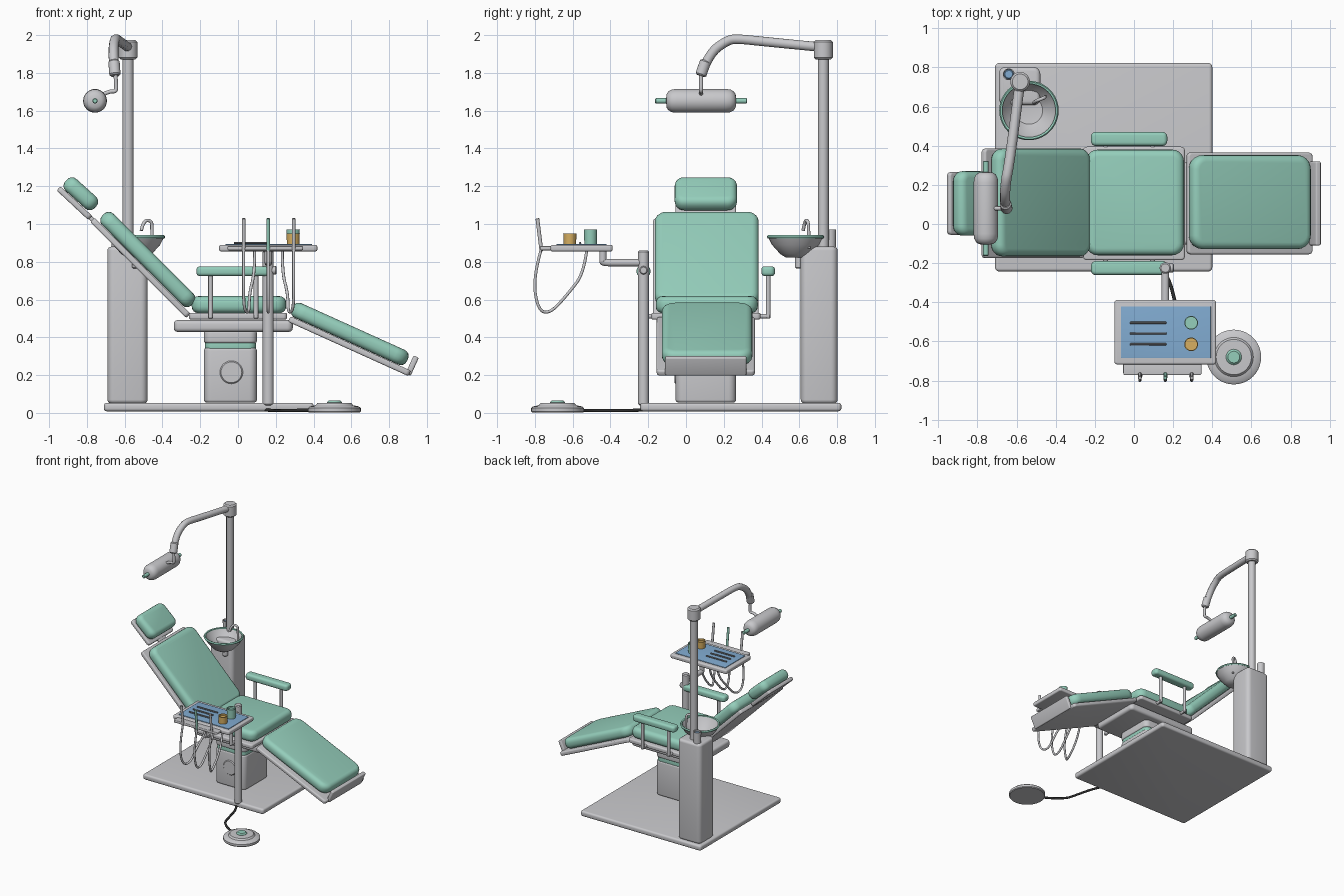
import bpy, bmesh
from math import radians, pi
from mathutils import Vector

old = bpy.data.objects.get("Cube")
if old:
    bpy.data.objects.remove(old)


def material(name, rgb):
    m = bpy.data.materials.new(name)
    m.use_nodes = True
    m.diffuse_color = (*rgb, 1)
    bsdf = next(n for n in m.node_tree.nodes if n.type == 'BSDF_PRINCIPLED')
    bsdf.inputs["Base Color"].default_value = (*rgb, 1)
    return m


GREY = material("light grey", (0.58, 0.58, 0.60))
GREEN = material("mint green", (0.30, 0.62, 0.50))
BLUE = material("soft blue", (0.22, 0.41, 0.64))
GOLD = material("ochre", (0.68, 0.43, 0.12))
STEEL = material("dark steel", (0.20, 0.21, 0.23))
BLACK = material("cable black", (0.03, 0.03, 0.03))
made = []


def finish(name, bm, loc, rot, mat):
    bmesh.ops.recalc_face_normals(bm, faces=bm.faces)
    me = bpy.data.meshes.new(name)
    bm.to_mesh(me)
    bm.free()
    me.materials.append(mat)
    ob = bpy.data.objects.new(name, me)
    ob.location = loc
    ob.rotation_euler = rot
    bpy.context.collection.objects.link(ob)
    made.append(ob)
    return ob


def slab(name, size, loc, mat, corner=0.02, rim=0.01, tilt=0):
    """Block with rounded plan corners, rounded rims and a tilt about y."""
    bm = bmesh.new()
    bmesh.ops.create_cube(bm, size=1)
    bmesh.ops.scale(bm, vec=size, verts=bm.verts)
    upright = [e for e in bm.edges if abs(e.verts[0].co.z - e.verts[1].co.z) > size[2] / 2]
    bmesh.ops.bevel(bm, geom=upright, offset=corner, segments=5, profile=0.5, affect='EDGES')
    bm.normal_update()
    rims = [e for e in bm.edges if sum(abs(f.normal.z) > 0.9 for f in e.link_faces) == 1]
    bmesh.ops.bevel(bm, geom=rims, offset=rim, segments=4, profile=0.5, affect='EDGES')
    return finish(name, bm, loc, (0, radians(tilt), 0), mat)


def lathe(name, profile, loc, mat, rot=(0, 0, 0), steps=32):
    """Turn a (radius, height) profile around z."""
    bm = bmesh.new()
    vs = [bm.verts.new((r, 0, z)) for r, z in profile]
    es = [bm.edges.new(p) for p in zip(vs, vs[1:])]
    bmesh.ops.spin(bm, geom=vs + es, cent=(0, 0, 0), axis=(0, 0, 1), angle=2 * pi, steps=steps)
    bmesh.ops.remove_doubles(bm, verts=bm.verts, dist=0.0001)
    return finish(name, bm, loc, rot, mat)


def rod(name, a, b, r, mat, steps=20):
    """Solid cylinder with softened ends between two points."""
    a, d = Vector(a), Vector(b) - Vector(a)
    n, c = d.length, min(r * 0.25, 0.01)
    rot = d.to_track_quat('Z', 'Y').to_euler()
    return lathe(name, [(0, 0), (r - c, 0), (r, c), (r, n - c), (r - c, n), (0, n)], a, mat, rot, steps)


def tube(name, pts, r, mat):
    """Round tube following a smooth path."""
    cu = bpy.data.curves.new(name, 'CURVE')
    cu.dimensions = '3D'
    cu.bevel_depth = r
    cu.bevel_resolution = 3
    cu.use_fill_caps = True
    sp = cu.splines.new('NURBS')
    sp.points.add(len(pts) - 1)
    for p, co in zip(sp.points, pts):
        p.co = (*co, 1)
    sp.order_u = 3
    sp.use_endpoint_u = True
    sp.resolution_u = 8
    cu.materials.append(mat)
    ob = bpy.data.objects.new(name, cu)
    bpy.context.collection.objects.link(ob)
    return ob


MID = 0.105  # centre line of the chair

# Floor plate and pedestal
slab("floor_plate", (1.11, 1.065, 0.045), (-0.155, 0.29, 0.031), GREY, 0.02, 0.015)
slab("pedestal", (0.28, 0.32, 0.29), (-0.04, MID, 0.2), GREY, 0.04, 0.015)
slab("pedestal_band", (0.27, 0.31, 0.04), (-0.04, MID, 0.355), GREEN, 0.04, 0.008)
slab("pedestal_neck", (0.28, 0.32, 0.065), (-0.04, MID, 0.402), GREY, 0.04, 0.012)
rod("pedestal_disc", (-0.035, MID - 0.15, 0.215), (-0.035, MID - 0.166, 0.215), 0.065, GREY, 32)

# Seat
slab("seat_carrier", (0.63, 0.42, 0.062), (-0.025, MID, 0.46), GREY, 0.03, 0.02)
slab("seat_frame", (0.52, 0.58, 0.035), (0, MID, 0.512), GREY, 0.02, 0.01)
slab("seat_cushion", (0.5, 0.54, 0.09), (0.005, MID + 0.005, 0.573), GREEN, 0.06, 0.035)

# Backrest and headrest
slab("back_frame", (0.72, 0.56, 0.033), (-0.517, MID, 0.768), GREY, 0.02, 0.01, 45)
slab("back_cushion", (0.67, 0.55, 0.085), (-0.477, MID + 0.005, 0.812), GREEN, 0.06, 0.035, 45)
slab("headrest_bar", (0.2, 0.09, 0.022), (-0.8, MID, 1.05), GREY, 0.01, 0.006, 43)
slab("headrest_plate", (0.23, 0.32, 0.03), (-0.866, MID, 1.11), GREY, 0.02, 0.01, 43)
slab("headrest_cushion", (0.21, 0.33, 0.085), (-0.832, MID, 1.16), GREEN, 0.05, 0.035, 42)

# Leg rest
slab("leg_frame", (0.7, 0.52, 0.032), (0.59, MID, 0.353), GREY, 0.02, 0.01, 24.3)
slab("leg_cushion", (0.67, 0.48, 0.085), (0.592, MID + 0.007, 0.418), GREEN, 0.07, 0.035, 24.3)
slab("foot_lip", (0.03, 0.43, 0.105), (0.922, MID, 0.25), GREY, 0.01, 0.008, 24.3)

# Armrests on both sides
for side, s in (("left", 1), ("right", -1)):
    y = MID + s * 0.33
    slab(side + "_arm_pad", (0.39, 0.072, 0.052), (-0.025, y, 0.75), GREEN, 0.025, 0.018)
    for i, x in enumerate((-0.145, 0.095)):
        rod(f"{side}_arm_post_{i}", (x, y, 0.5), (x, y, 0.73), 0.0125, GREY)
        rod(f"{side}_arm_bracket_{i}", (x, y + s * 0.01, 0.512), (x, MID + s * 0.27, 0.512), 0.0125, GREY)

# Tray column, arm and tray
CX, CY = 0.16, -0.225
rod("tray_column", (CX, CY, 0.04), (CX, CY, 0.86), 0.029, GREY, 24)
rod("column_knob", (CX, CY, 0.755), (CX + 0.045, CY, 0.755), 0.022, GREY)
tube("tray_arm", [(CX, CY, 0.795), (CX, -0.35, 0.795), (CX, -0.44, 0.795),
                  (CX, -0.44, 0.81), (CX, -0.44, 0.87)], 0.02, GREY)
slab("tray", (0.52, 0.33, 0.034), (0.16, -0.553, 0.872), GREY, 0.015, 0.01)
slab("tray_mat", (0.46, 0.265, 0.006), (0.163, -0.553, 0.891), BLUE, 0.004, 0.002)
for i in range(3):
    y = -0.505 - 0.055 * i
    rod(f"hand_tool_{i}", (-0.02, y, 0.899), (0.165, y, 0.899), 0.006, STEEL, 10)


def cup(name, loc, r, h, mat, wall=0.005):
    lathe(name, [(0, 0), (r * 0.95, 0), (r, h), (r - wall, h), (r - wall, h - 0.015), (0, h - 0.015)], loc, mat)


cup("green_cup", (0.292, -0.505, 0.893), 0.035, 0.078, GREEN)
cup("gold_cup", (0.292, -0.615, 0.893), 0.035, 0.058, GOLD)

# Instrument holder with hanging hoses
slab("instrument_holder", (0.4, 0.065, 0.022), (0.145, -0.74, 0.872), GREY, 0.01, 0.006)
for i, x in enumerate((0.03, 0.16, 0.295)):
    rod(f"instrument_{i}", (x, -0.765, 0.855), (x, -0.787, 1.03), 0.01, GREEN if i == 1 else GREY, 14)
    end = 0.16 + (x - 0.16) * 0.55
    m = (x + end) / 2
    tube(f"hose_{i}", [(x, -0.765, 0.87), (x, -0.81, 0.72), (x, -0.785, 0.545), (m, -0.72, 0.525),
                       (m, -0.625, 0.63), (end, -0.54, 0.74), (end, -0.525, 0.865)], 0.008, GREY)

# Foot pedal and cable
lathe("foot_pedal", [(0, 0.002), (0.135, 0.002), (0.14, 0.008), (0.14, 0.025), (0.13, 0.034),
                     (0.1, 0.04), (0.09, 0.052), (0, 0.055)], (0.51, -0.68, 0), GREY, steps=40)
rod("pedal_button", (0.51, -0.68, 0.045), (0.51, -0.68, 0.066), 0.04, GREEN)
tube("pedal_cable", [(0.14, -0.22, 0.017), (0.18, -0.28, 0.012), (0.21, -0.4, 0.012),
                     (0.25, -0.56, 0.012), (0.4, -0.64, 0.015)], 0.009, BLACK)

# Water cabinet with a cup
slab("cabinet", (0.212, 0.195, 0.83), (-0.585, 0.705, 0.465), GREY, 0.035, 0.02)
cup("rinse_cup", (-0.64, 0.765, 0.878), 0.03, 0.092, GREY)
rod("rinse_water", (-0.64, 0.765, 0.95), (-0.64, 0.765, 0.96), 0.0255, BLUE)

# Basin, drain and tap
BASIN = (-0.537, 0.58, 0)
lathe("basin", [(0, 0.822), (0.05, 0.822), (0.08, 0.84), (0.125, 0.89), (0.147, 0.933),
                (0.138, 0.933), (0.115, 0.893), (0.07, 0.847), (0, 0.838)], BASIN, GREY, steps=40)
lathe("basin_rim", [(0.136, 0.93), (0.148, 0.924), (0.152, 0.932), (0.146, 0.941), (0.136, 0.938),
                    (0.136, 0.93)], BASIN, GREEN, steps=40)
rod("basin_drain", (-0.537, 0.6, 0.765), (-0.537, 0.6, 0.83), 0.023, GREY)
tube("basin_tap", [(-0.455, 0.65, 0.87), (-0.455, 0.65, 0.98), (-0.458, 0.645, 1.018),
                   (-0.5, 0.63, 1.02), (-0.512, 0.62, 0.965)], 0.009, GREY)

# Lamp pole and arm
rod("lamp_pole", (-0.582, 0.727, 0.86), (-0.582, 0.727, 1.9), 0.029, GREY, 24)
rod("pole_cap", (-0.582, 0.727, 1.872), (-0.582, 0.727, 1.973), 0.05, GREY, 32)
tube("lamp_arm", [(-0.582, 0.727, 1.935), (-0.625, 0.4, 1.967), (-0.643, 0.28, 1.98),
                  (-0.655, 0.22, 1.975), (-0.662, 0.12, 1.9), (-0.652, 0.08, 1.79)], 0.026, GREY)
rod("arm_sleeve", (-0.657, 0.105, 1.865), (-0.651, 0.077, 1.785), 0.03, GREY)
tube("lamp_stem", [(-0.65, 0.08, 1.81), (-0.645, 0.08, 1.74), (-0.645, 0.08, 1.7),
                   (-0.68, 0.08, 1.705), (-0.75, 0.08, 1.67)], 0.011, GREY)

# Lamp head with a handle at each end
LAMP = (-0.757, 0.08, 1.652)
half = [(0.063, 0.13), (0.06, 0.155), (0.05, 0.173), (0.035, 0.183), (0, 0.186)]
lathe("lamp_head", [(r, -z) for r, z in reversed(half)] + half, LAMP, GREY, (pi / 2, 0, 0))
for side, s in (("back", 1), ("front", -1)):
    rod(side + "_lamp_handle", (-0.757, 0.08 + s * 0.17, 1.652), (-0.757, 0.08 + s * 0.243, 1.652), 0.014, GREEN)

# Smooth shading with sharp edges kept
bpy.ops.object.select_all(action='DESELECT')
for ob in made:
    ob.select_set(True)
bpy.context.view_layer.objects.active = made[0]
bpy.ops.object.shade_smooth_by_angle(angle=radians(35))
